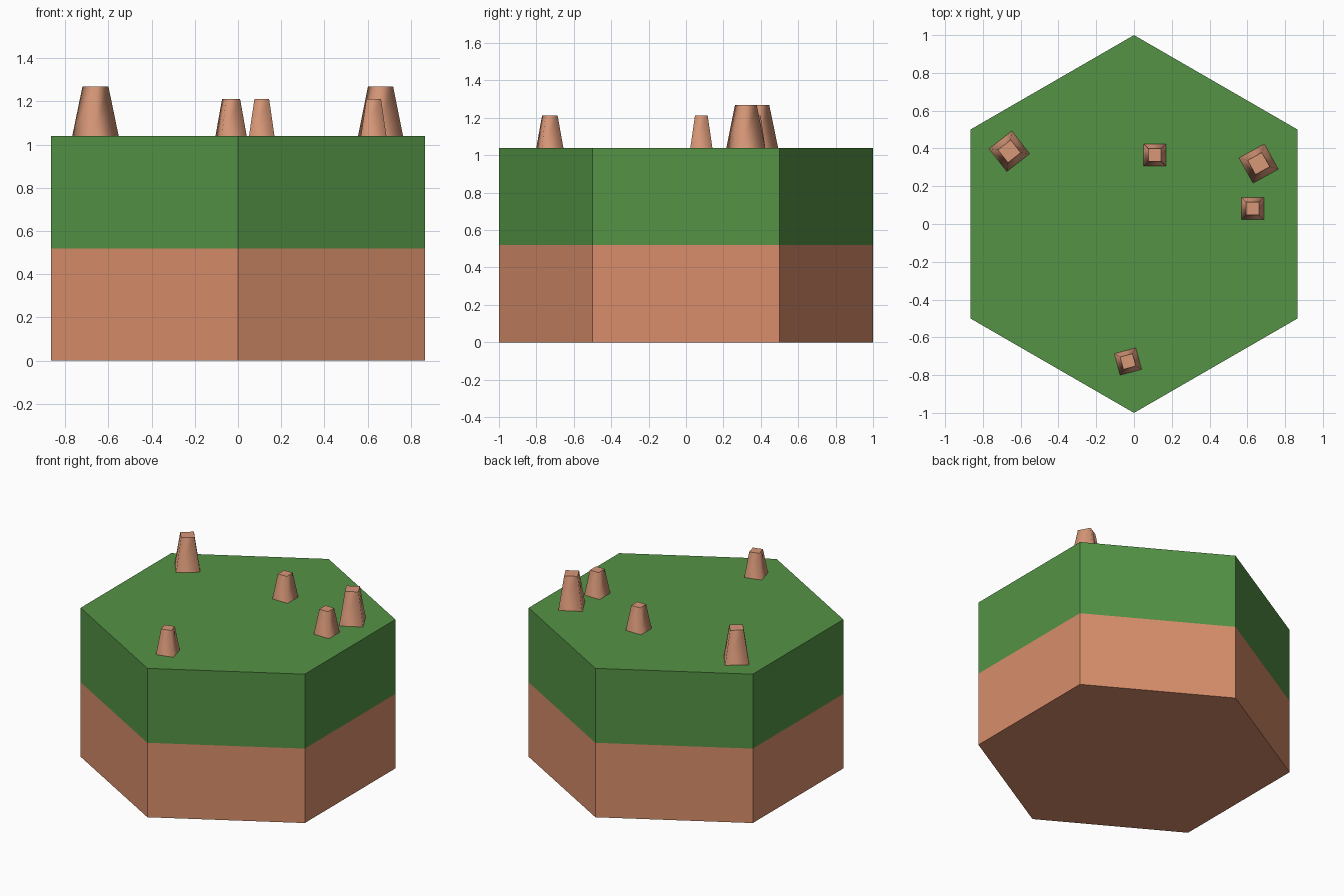
import bpy, bmesh
from math import sin, cos, pi, radians, sqrt

cube = bpy.data.objects.get("Cube")
if cube:
    bpy.data.objects.remove(cube, do_unlink=True)

SPLIT, TOP = 0.52, 1.04


def material(name, rgb):
    mat = bpy.data.materials.new(name)
    mat.use_nodes = True
    mat.diffuse_color = (*rgb, 1)
    mat.node_tree.nodes["Principled BSDF"].inputs["Base Color"].default_value = (*rgb, 1)
    return mat


grass = material("grass green", (0.089, 0.288, 0.060))
dirt = material("dirt brown", (0.69, 0.268, 0.146))
wood = material("stump wood", (0.68, 0.31, 0.185))


def ring(bm, sides, radius, z, start):
    """A ring of vertices, counter-clockwise seen from above."""
    angles = [start + 2 * pi * i / sides for i in range(sides)]
    return [bm.verts.new((radius * cos(a), radius * sin(a), z)) for a in angles]


def bridge(bm, low, high):
    n = len(low)
    return [bm.faces.new((low[i], low[(i + 1) % n], high[(i + 1) % n], high[i]))
            for i in range(n)]


def finish(bm, name, materials):
    mesh = bpy.data.meshes.new(name)
    bm.to_mesh(mesh)
    bm.free()
    for mat in materials:
        mesh.materials.append(mat)
    obj = bpy.data.objects.new(name, mesh)
    bpy.context.scene.collection.objects.link(obj)
    return obj


# Hexagonal ground block: dirt below, grass above
bm = bmesh.new()
rings = [ring(bm, 6, 1, z, pi / 2) for z in (0, SPLIT, TOP)]
bridge(bm, rings[0], rings[1])
bridge(bm, rings[1], rings[2])
bm.faces.new(rings[2])
bm.faces.new(reversed(rings[0]))
for face in bm.faces:
    face.material_index = int(face.calc_center_median().z > SPLIT)
finish(bm, "ground_block", [dirt, grass])


# Tapered square stumps with softly shaded sides and a crisp flat top
def stump(name, x, y, width, top_width, height, turn):
    bm = bmesh.new()
    start = pi / 4 + radians(turn)
    low = ring(bm, 4, width / sqrt(2), 0, start)
    high = ring(bm, 4, top_width / sqrt(2), height, start)
    for face in bridge(bm, low, high):
        face.smooth = True
    cap = bm.faces.new(high)
    for edge in cap.edges:
        edge.smooth = False
    finish(bm, name, [wood]).location = (x, y, TOP)


for name, x, y, turn in (("left_tall_stump", 0.66, 0.32, 29),
                         ("right_tall_stump", -0.66, 0.385, 38)):
    stump(name, x, y, 0.153, 0.086, 0.228, turn)

for name, x, y, turn in (("back_short_stump", 0.11, 0.365, 0),
                         ("left_short_stump", 0.628, 0.082, 0),
                         ("front_short_stump", -0.032, -0.728, 15)):
    stump(name, x, y, 0.118, 0.068, 0.172, turn)
